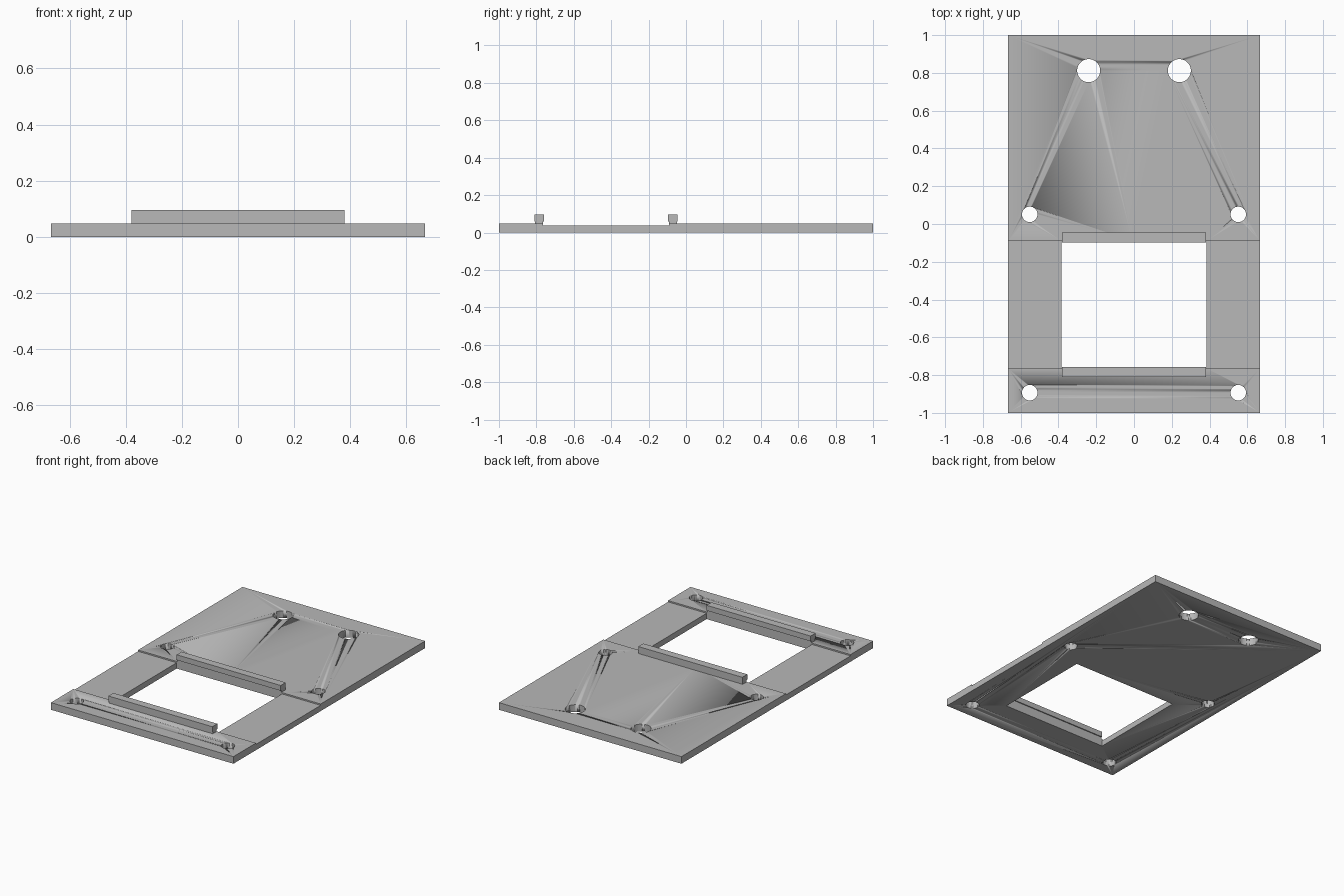
import bpy, bmesh
from mathutils import Matrix

default = bpy.data.objects.get("Cube")
if default:
    bpy.data.objects.remove(default, do_unlink=True)

HALF_W, T = 0.667, 0.047           # plate half width and thickness
FLOOR = 0.038                      # height of the recessed channel
FRONT, BACK = -0.765, -0.09        # channel edges
WIN_X = 0.385

grey = bpy.data.materials.new("plain grey")
grey.use_nodes = True
grey.diffuse_color = (0.48, 0.48, 0.48, 1)
grey.node_tree.nodes["Principled BSDF"].inputs["Base Color"].default_value = (0.48, 0.48, 0.48, 1)


def finish(name, bm):
    bmesh.ops.recalc_face_normals(bm, faces=bm.faces)
    mesh = bpy.data.meshes.new(name)
    bm.to_mesh(mesh)
    bm.free()
    mesh.materials.append(grey)
    obj = bpy.data.objects.new(name, mesh)
    bpy.context.collection.objects.link(obj)
    return obj


def extrude_profile(name, profile, half_width):
    """Side profile (y, z) extruded across x."""
    bm = bmesh.new()
    face = bm.faces.new([bm.verts.new((-half_width, y, z)) for y, z in profile])
    new = bmesh.ops.extrude_face_region(bm, geom=[face])["geom"]
    verts = [g for g in new if isinstance(g, bmesh.types.BMVert)]
    bmesh.ops.translate(bm, verts=verts, vec=(2 * half_width, 0, 0))
    return finish(name, bm)


# Base plate with a shallow channel across it
plate = extrude_profile("base_plate", [
    (-1, 0), (1, 0), (1, T), (BACK, T), (BACK, FLOOR),
    (FRONT, FLOOR), (FRONT, T), (-1, T)], HALF_W)

# Cutters: square window, two large holes, four mounting holes
window = extrude_profile("window_cutter", [
    (FRONT, -0.1), (BACK, -0.1), (BACK, 0.2), (FRONT, 0.2)], WIN_X)

bm = bmesh.new()
for x, y, r in [(0.24, 0.812, 0.061), (0.552, 0.051, 0.041), (0.552, -0.893, 0.041)]:
    for side in (-1, 1):
        bmesh.ops.create_cone(bm, cap_ends=True, segments=48, radius1=r, radius2=r,
                              depth=0.4, matrix=Matrix.Translation((side * x, y, 0)))
holes = finish("hole_cutter", bm)

for cutter in (window, holes):
    cutter.hide_render = True
    cutter.hide_viewport = True
    mod = plate.modifiers.new(cutter.name, 'BOOLEAN')
    mod.operation = 'DIFFERENCE'
    mod.solver = 'EXACT'
    mod.object = cutter

# Retaining rails along both window edges, head slightly wider than the foot
for name, edge, out in (("front_rail", FRONT, -1), ("back_rail", BACK, 1)):
    inner, outer = edge - out * 0.007, edge + out * 0.045
    foot_in, foot_out = edge, outer - out * 0.004
    extrude_profile(name, [
        (foot_in, T), (foot_out, T), (foot_out, 0.06), (outer, 0.06),
        (outer, 0.095), (inner, 0.095), (inner, 0.06), (foot_in, 0.06)], 0.38)

# Smooth hole walls, sharp edges everywhere else
bpy.ops.object.select_all(action='DESELECT')
for p in holes.data.polygons:
    p.use_smooth = len(p.vertices) == 4
plate.select_set(True)
bpy.context.view_layer.objects.active = plate
bpy.ops.object.shade_smooth_by_angle()
